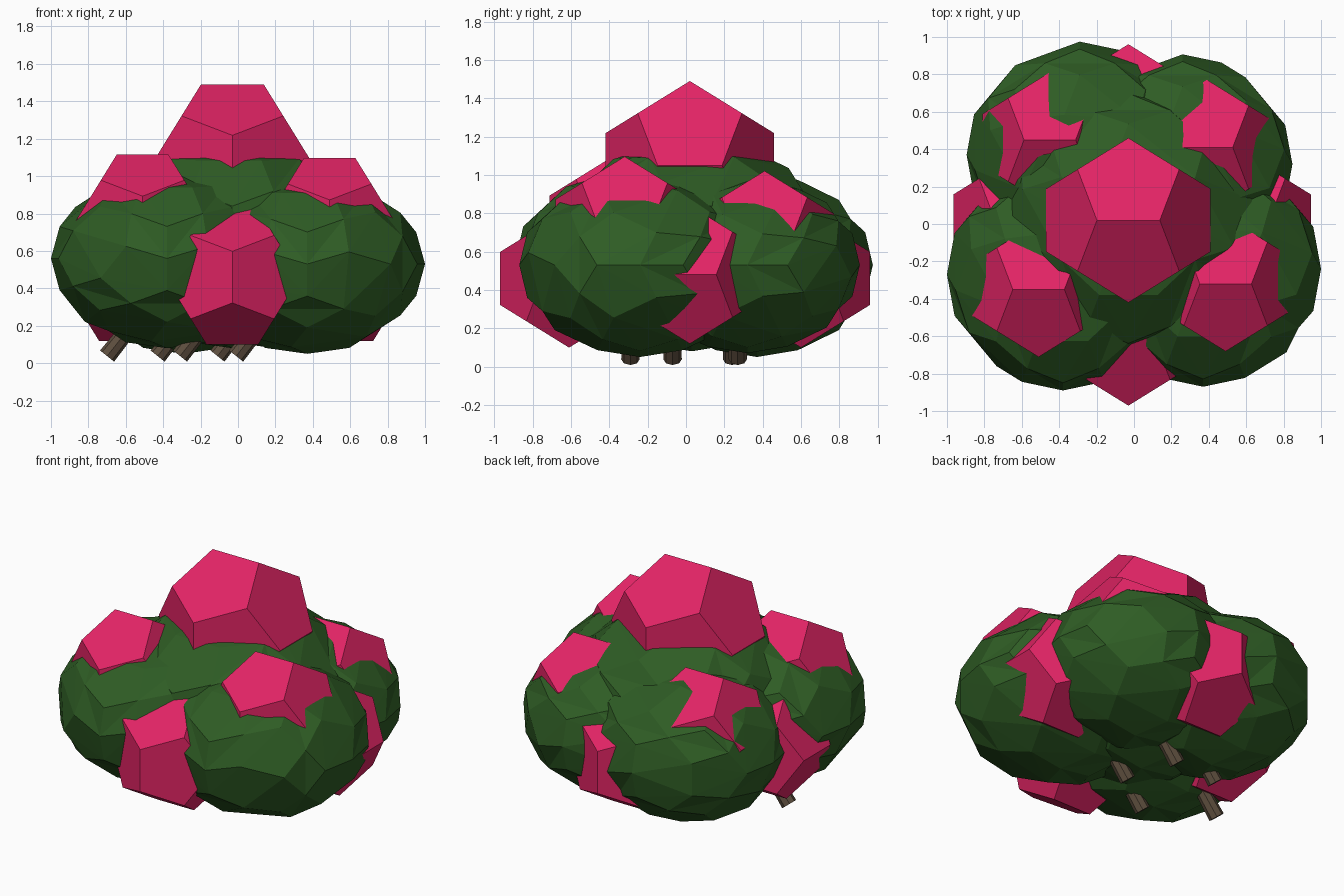
import bpy, bmesh, math
from mathutils import Vector

if "Cube" in bpy.data.objects:
    bpy.data.objects.remove(bpy.data.objects["Cube"])

PHI = (1 + math.sqrt(5)) / 2


def material(name, rgb):
    """Flat colour from 8-bit sRGB values."""
    lin = [((c / 255 + 0.055) / 1.055) ** 2.4 for c in rgb]
    m = bpy.data.materials.new(name)
    m.diffuse_color = (*lin, 1)
    m.use_nodes = True
    m.node_tree.nodes["Principled BSDF"].inputs["Base Color"].default_value = m.diffuse_color
    return m


PINK = material("blossom pink", (226, 36, 101))
GREEN = material("leaf green", (46, 92, 36))
BROWN = material("stem brown", (93, 78, 62))


def finish(bm, name, mat):
    bmesh.ops.recalc_face_normals(bm, faces=bm.faces)
    mesh = bpy.data.meshes.new(name)
    bm.to_mesh(mesh)
    bm.free()
    mesh.materials.append(mat)
    obj = bpy.data.objects.new(name, mesh)
    bpy.context.collection.objects.link(obj)
    return obj


def dodecahedron():
    """Twelve pentagons, reaching 1 unit along each axis."""
    bm = bmesh.new()
    pts = []
    for a in (-1, 1):
        for b in (-1, 1):
            pts += [(a, b, -1), (a, b, 1), (a / PHI, 0, b * PHI),
                    (0, a * PHI, b / PHI), (a * PHI, b / PHI, 0)]
    for p in pts:
        bm.verts.new(Vector(p) / PHI)
    bmesh.ops.convex_hull(bm, input=bm.verts)
    bmesh.ops.dissolve_limit(bm, angle_limit=0.02, verts=bm.verts, edges=bm.edges)
    return bm


def blossom(name, centre, r):
    bm = dodecahedron()
    for v in bm.verts:
        v.co = v.co * r + Vector(centre)
    finish(bm, name, PINK)


def leaf_lobe(name, centre, r, h):
    """Faceted ball: a dodecahedron split once, rounded, then squashed."""
    bm = dodecahedron()
    bmesh.ops.triangulate(bm, faces=bm.faces)
    bmesh.ops.subdivide_edges(bm, edges=bm.edges, cuts=1, use_grid_fill=True)
    for v in bm.verts:
        n = v.co.normalized()
        v.co = Vector((n.x * r, n.y * r, n.z * h)) + Vector(centre)
    finish(bm, name, GREEN)


def stem(name, x, y):
    """Leaning stub poking out below the leaves."""
    axis = Vector((0.62, 0, 0.78))
    bm = bmesh.new()
    bmesh.ops.create_cone(bm, cap_ends=True, segments=8, radius1=0.048,
                          radius2=0.042, depth=0.3)
    rot = axis.to_track_quat('Z', 'Y')
    for v in bm.verts:
        v.co = rot @ (v.co + Vector((0, 0, 0.15))) + Vector((x, y, 0.038))
    finish(bm, name, BROWN)


# Foliage: four outer lobes around a taller middle one
leaf_lobe("leaves_front_left", (-0.38, -0.27, 0.56), 0.62, 0.48)
leaf_lobe("leaves_front_right", (0.37, -0.24, 0.53), 0.63, 0.48)
leaf_lobe("leaves_back_left", (-0.29, 0.37, 0.53), 0.605, 0.48)
leaf_lobe("leaves_back_right", (0.26, 0.32, 0.53), 0.587, 0.46)
leaf_lobe("leaves_middle", (-0.03, 0.03, 0.64), 0.715, 0.56)

# Blossoms: one large on top, four on the sides, four on the shoulders
blossom("blossom_top", (-0.03, 0.02, 1.05), 0.44)
blossom("blossom_front", (-0.03, -0.61, 0.46), 0.361)
blossom("blossom_back", (-0.03, 0.60, 0.46), 0.361)
blossom("blossom_left", (-0.605, 0.02, 0.48), 0.361)
blossom("blossom_right", (0.585, 0.02, 0.48), 0.361)
blossom("blossom_shoulder_front_left", (-0.51, -0.35, 0.755), 0.361)
blossom("blossom_shoulder_front_right", (0.49, -0.32, 0.735), 0.361)
blossom("blossom_shoulder_back_left", (-0.45, 0.45, 0.67), 0.361)
blossom("blossom_shoulder_back_right", (0.39, 0.41, 0.66), 0.361)

# Stems
for i, (x, y) in enumerate([(-0.70, -0.07), (-0.43, 0.24), (-0.31, -0.29),
                            (-0.11, 0.27), (-0.01, -0.07)]):
    stem(f"stem_{i + 1}", x, y)
